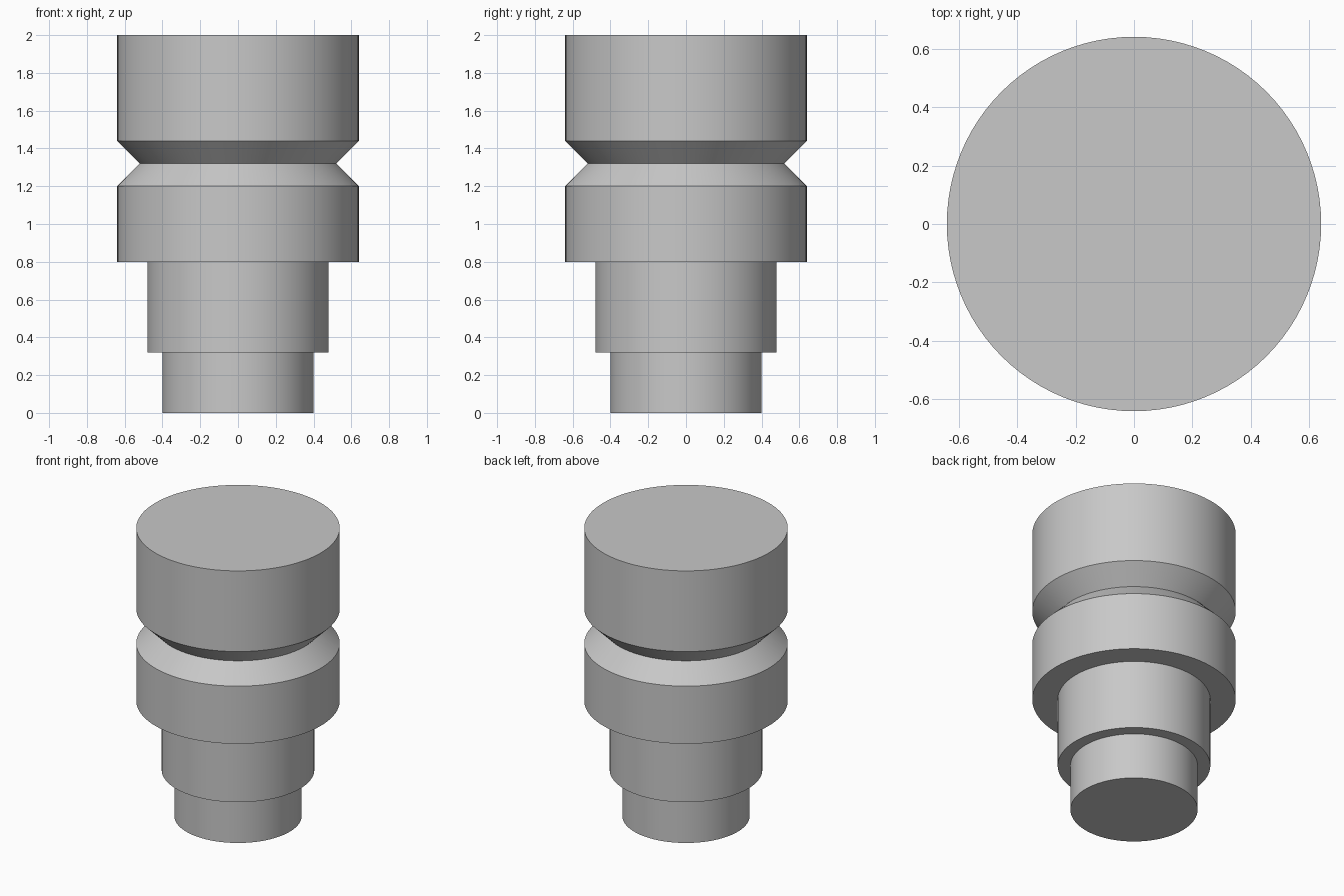
import bpy
import bmesh
import math

SEGMENTS = 96

default_cube = bpy.data.objects.get("Cube")
if default_cube:
    bpy.data.objects.remove(default_cube, do_unlink=True)

# Plain grey metal
grey = bpy.data.materials.new("grey_metal")
grey.use_nodes = True
colour = (0.58, 0.58, 0.58, 1)
grey.diffuse_color = colour
grey.node_tree.nodes["Principled BSDF"].inputs["Base Color"].default_value = colour

# Half profile as (radius, height), from the bottom centre to the top centre
profile = [
    (0, 0), (0.4, 0), (0.4, 0.32),          # spigot
    (0.48, 0.32), (0.48, 0.8),              # shank
    (0.64, 0.8), (0.64, 1.2),               # collar
    (0.52, 1.32), (0.64, 1.44),             # V groove
    (0.64, 2), (0, 2),                      # head
]


def lathe(name, points, material):
    """Turn a half profile around z into a closed solid."""
    bm = bmesh.new()
    verts = [bm.verts.new((r, 0, z)) for r, z in points]
    edges = [bm.edges.new(pair) for pair in zip(verts, verts[1:])]
    bmesh.ops.spin(bm, geom=verts + edges, cent=(0, 0, 0), axis=(0, 0, 1),
                   angle=math.tau, steps=SEGMENTS, use_merge=True)
    bmesh.ops.remove_doubles(bm, verts=bm.verts, dist=0.0001)
    bmesh.ops.recalc_face_normals(bm, faces=bm.faces)
    mesh = bpy.data.meshes.new(name)
    bm.to_mesh(mesh)
    bm.free()
    mesh.materials.append(material)
    obj = bpy.data.objects.new(name, mesh)
    bpy.context.collection.objects.link(obj)
    return obj


# Stepped, grooved body
body = lathe("stepped_plug", profile, grey)
bpy.ops.object.select_all(action="DESELECT")
body.select_set(True)
bpy.context.view_layer.objects.active = body
bpy.ops.object.shade_smooth_by_angle(angle=math.radians(30))
